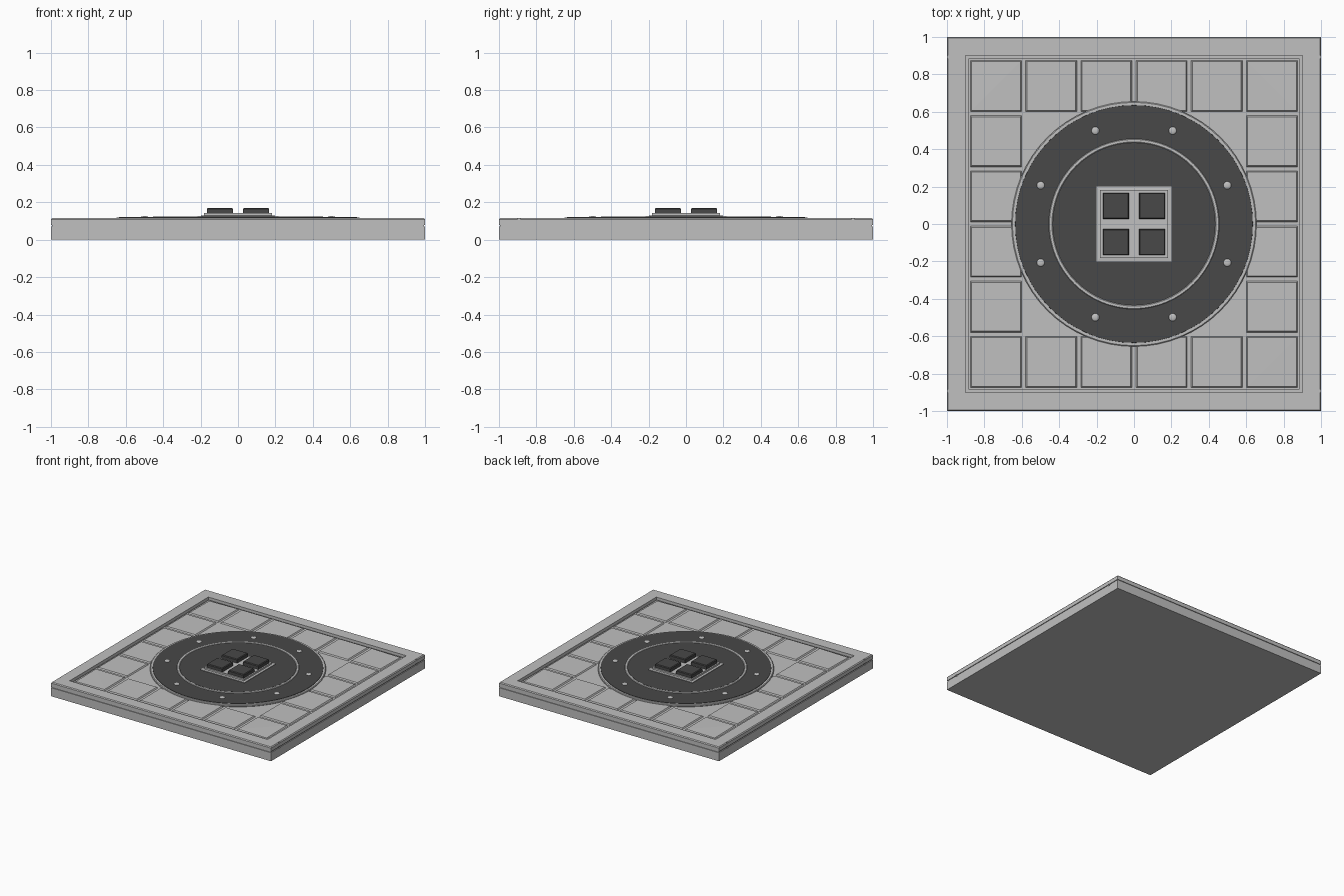
import bpy, bmesh, math
from mathutils import Vector

cube = bpy.data.objects.get("Cube")
if cube:
    bpy.data.objects.remove(cube)


def material(name, value):
    m = bpy.data.materials.new(name)
    m.use_nodes = True
    colour = (value, value, value, 1)
    m.diffuse_color = colour
    m.node_tree.nodes["Principled BSDF"].inputs["Base Color"].default_value = colour
    return m


light = material("light grey", 0.53)
dark = material("dark grey", 0.065)


def lathe(name, profile, sides, mat, centre=(0, 0), smooth=False):
    """Stack rings of (radius, z); four sides gives a square of that half width."""
    bm = bmesh.new()
    scale, turn = (math.sqrt(2), math.pi / 4) if sides == 4 else (1, 0)
    rings = []
    for r, z in profile:
        angles = [turn + math.tau * k / sides for k in range(sides)]
        rings.append([bm.verts.new((centre[0] + r * scale * math.cos(a),
                                    centre[1] + r * scale * math.sin(a), z)) for a in angles])
    for low, high in zip(rings, rings[1:]):
        for k in range(sides):
            n = (k + 1) % sides
            bm.faces.new((low[k], low[n], high[n], high[k]))
    bm.faces.new(rings[0][::-1])
    bm.faces.new(rings[-1])
    mesh = bpy.data.meshes.new(name)
    bm.to_mesh(mesh)
    bm.free()
    mesh.materials.append(mat)
    ob = bpy.data.objects.new(name, mesh)
    bpy.context.collection.objects.link(ob)
    if smooth:
        bpy.ops.object.select_all(action='DESELECT')
        ob.select_set(True)
        bpy.context.view_layer.objects.active = ob
        bpy.ops.object.shade_smooth_by_angle(angle=math.radians(35))
    return ob


# Slab with side groove, chamfered rim, inner channel and sunken field
slab = lathe("base_slab", [(1, 0), (1, 0.07), (0.994, 0.07), (0.994, 0.078), (1, 0.078),
                           (1, 0.108), (0.994, 0.115), (0.9, 0.115), (0.9, 0.09),
                           (0.886, 0.09), (0.886, 0.1)], 4, light)

# Small pin holes and notches in the left and right sides
bm = bmesh.new()
for sx in (-1, 1):
    for sy in (-1, 1):
        for z in (0.074, 0.115):
            made = bmesh.ops.create_cube(bm, size=0.016)
            bmesh.ops.translate(bm, verts=made["verts"], vec=(sx, sy * 0.893, z))
mesh = bpy.data.meshes.new("pin_hole_cutter")
bm.to_mesh(mesh)
bm.free()
cutter = bpy.data.objects.new("pin_hole_cutter", mesh)
bpy.context.collection.objects.link(cutter)
cutter.hide_render = True
cutter.hide_viewport = True
cut = slab.modifiers.new("pin_holes", 'BOOLEAN')
cut.operation = 'DIFFERENCE'
cut.object = cutter

# Ring of raised square tiles; the corner ones fold along a diagonal
PITCH = 0.295
for i in range(6):
    for j in range(6):
        if i not in (0, 5) and j not in (0, 5):
            continue
        c = ((i - 2.5) * PITCH, (j - 2.5) * PITCH)
        tile = lathe(f"floor_tile_{i}_{j}", [(0.138, 0.098), (0.13, 0.109)], 4, light, c)
        if i in (0, 5) and j in (0, 5):
            bm = bmesh.new()
            bm.from_mesh(tile.data)
            top = max(bm.faces, key=lambda f: f.calc_center_median().z)
            outer = max(top.verts, key=lambda v: Vector(v.co[:2]).length)
            ends = [v for v in top.verts
                    if any(outer in e.verts for e in v.link_edges) and v is not outer]
            bmesh.utils.face_split(top, ends[0], ends[1])
            outer.co.z -= 0.004
            bm.to_mesh(tile.data)
            bm.free()

# Round platform: light edge, dark disc and inner light ring
lathe("platform_edge", [(0.645, 0.095), (0.655, 0.104), (0.655, 0.114), (0.65, 0.118),
                        (0.635, 0.118)], 64, light, smooth=True)
lathe("platform_disc", [(0.637, 0.11), (0.635, 0.121)], 64, dark, smooth=True)
lathe("inner_ring", [(0.456, 0.12), (0.452, 0.125), (0.439, 0.125), (0.435, 0.122)],
      64, light, smooth=True)
lathe("inner_disc", [(0.435, 0.12), (0.435, 0.1235)], 64, dark, smooth=True)

# Domed studs round the platform
for k in range(8):
    a = math.radians(22.5 + 45 * k)
    lathe(f"stud_{k}", [(0.022, 0.119), (0.02, 0.122), (0.014, 0.125), (0.005, 0.126)],
          16, light, (0.54 * math.cos(a), 0.54 * math.sin(a)), smooth=True)

# Central stepped frame with four dark pads
lathe("centre_frame", [(0.2, 0.12), (0.2, 0.128), (0.183, 0.13), (0.183, 0.143),
                       (0.172, 0.143), (0.17, 0.138)], 4, light)
for sx in (-1, 1):
    for sy in (-1, 1):
        c = (sx * 0.097, sy * 0.097)
        lathe(f"centre_pad_{sx}_{sy}", [(0.07, 0.136), (0.07, 0.164), (0.065, 0.17)], 4, dark, c)
